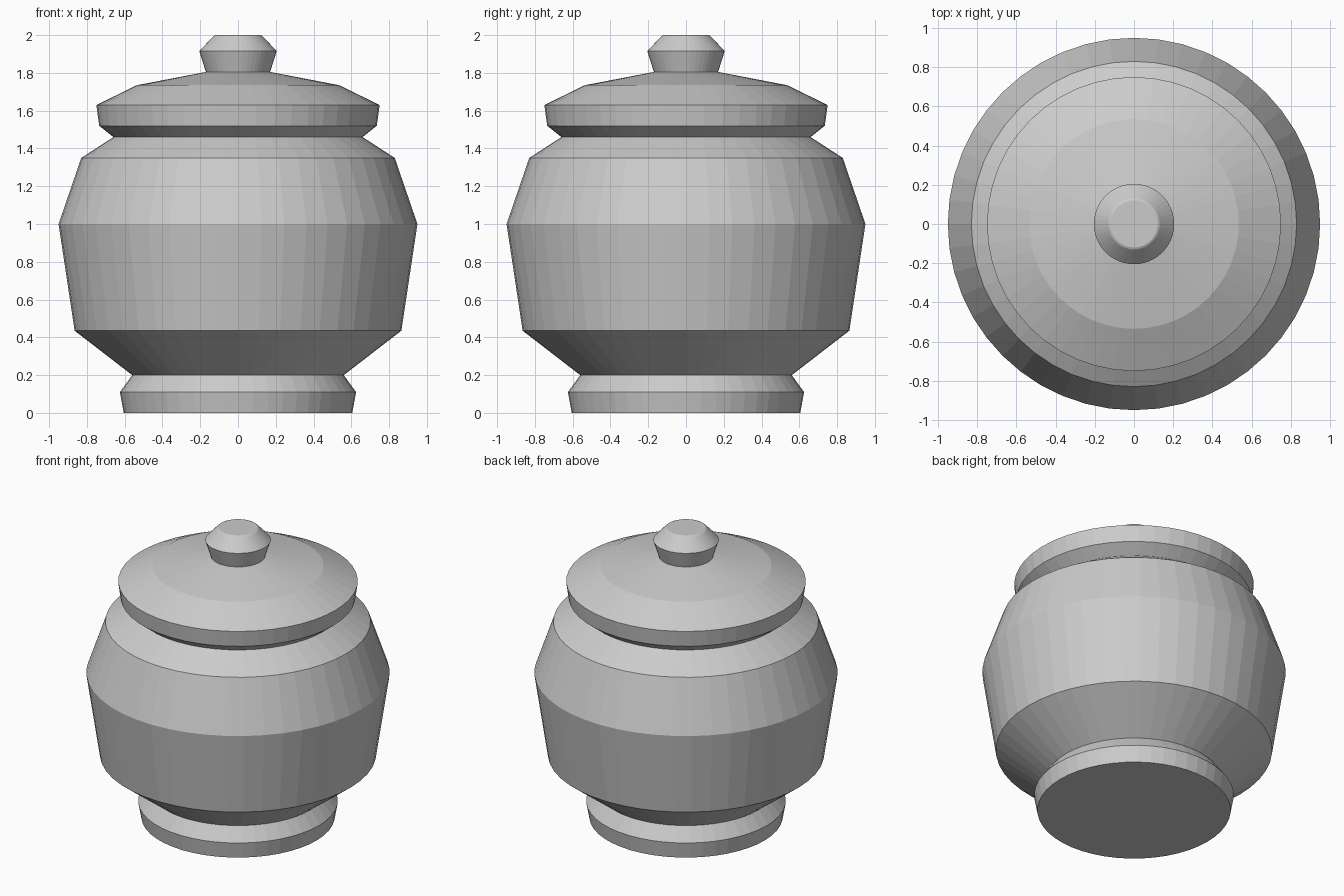
import bpy
import math

cube = bpy.data.objects.get("Cube")
if cube:
    bpy.data.objects.remove(cube, do_unlink=True)

SIDES = 48

grey = bpy.data.materials.new("plain grey")
grey.use_nodes = True
colour = (0.6, 0.6, 0.6, 1.0)
grey.diffuse_color = colour
grey.node_tree.nodes["Principled BSDF"].inputs["Base Color"].default_value = colour


def turned_part(name, profile):
    """Turn a (radius, height) profile about z, closed with flat end caps."""
    verts = []
    for radius, height in profile:
        for i in range(SIDES):
            a = math.tau * i / SIDES
            verts.append((radius * math.cos(a), radius * math.sin(a), height))
    faces = [tuple(reversed(range(SIDES)))]
    for ring in range(len(profile) - 1):
        low, high = ring * SIDES, (ring + 1) * SIDES
        for i in range(SIDES):
            j = (i + 1) % SIDES
            faces.append((low + i, low + j, high + j, high + i))
    faces.append(tuple(range(len(verts) - SIDES, len(verts))))
    mesh = bpy.data.meshes.new(name)
    mesh.from_pydata(verts, [], faces)
    mesh.materials.append(grey)
    obj = bpy.data.objects.new(name, mesh)
    bpy.context.collection.objects.link(obj)
    return obj


# Foot ring under the jar
turned_part("foot", [(0.605, 0), (0.625, 0.11), (0.56, 0.2)])

# Faceted belly rising to the narrow neck
turned_part("body", [(0.56, 0.2), (0.865, 0.435), (0.95, 1.0),
                     (0.83, 1.35), (0.66, 1.46)])

# Lid with a flared rim and shallow dome
turned_part("lid", [(0.66, 1.46), (0.735, 1.52), (0.75, 1.63),
                    (0.535, 1.735), (0.17, 1.805)])

# Knob on top of the lid
turned_part("knob", [(0.17, 1.805), (0.205, 1.915), (0.13, 1.995), (0.12, 2.0)])
